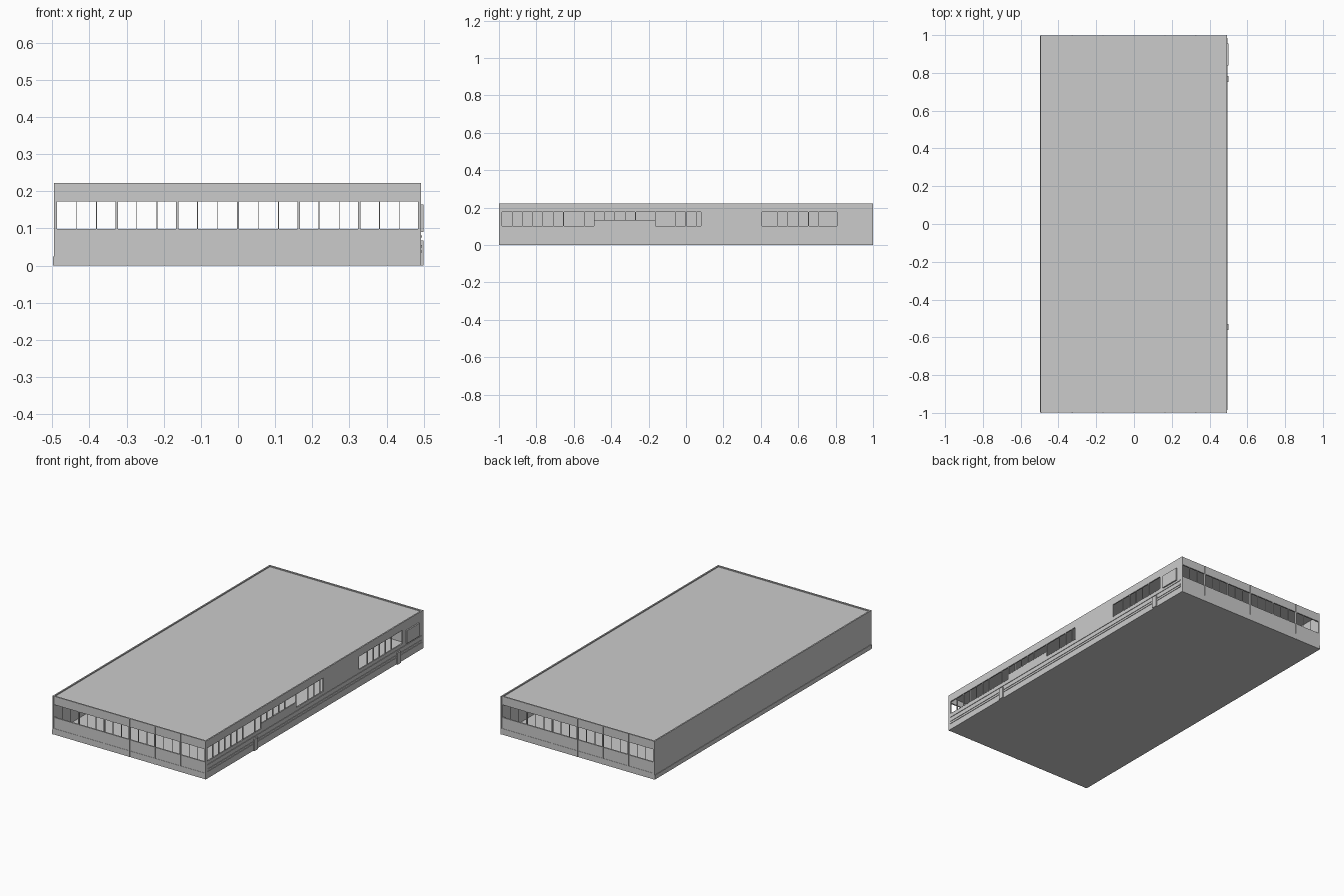
import bpy, bmesh
from mathutils import Matrix, Vector

if "Cube" in bpy.data.objects:
    bpy.data.objects.remove(bpy.data.objects["Cube"])


def boxes(name, items):
    """One object from a list of boxes, each (x0, x1, y0, y1, z0, z1)."""
    bm = bmesh.new()
    for x0, x1, y0, y1, z0, z1 in items:
        m = Matrix.Translation(((x0 + x1) / 2, (y0 + y1) / 2, (z0 + z1) / 2)) \
            @ Matrix.Diagonal(Vector((x1 - x0, y1 - y0, z1 - z0, 1)))
        bmesh.ops.create_cube(bm, size=1, matrix=m)
    me = bpy.data.meshes.new(name)
    bm.to_mesh(me)
    bm.free()
    ob = bpy.data.objects.new(name, me)
    bpy.context.collection.objects.link(ob)
    return ob


H = 0.222             # parapet height
L, R = -0.495, 0.492  # outer faces of the long walls
T = 0.008             # wall thickness
E = 0.997             # outer face of the end walls

# Floor slab and roof deck
boxes("floor_slab", [(L, R, -0.998, 0.998, 0, 0.006)])
boxes("roof_deck", [(L + T, R - T, -E + T, E - T, 0.208, 0.216)])

# End walls: ribbon window between sill wall and fascia, with posts and mullions
posts = [-0.49 + i * 0.98 / 6 for i in range(7)]
posts[0] += 0.0
for side, s in (("front", -1), ("back", 1)):
    def yr(a, b):
        return tuple(sorted((s * a, s * b)))
    inner = yr(E - T, E)
    boxes(side + "_sill_wall", [(L, R, *inner, 0.004, 0.099)])
    boxes(side + "_fascia", [(L, R, *inner, 0.173, H)])
    boxes(side + "_plinth", [(L, R, *yr(E - T, 0.9985), 0, 0.035)])
    boxes(side + "_posts",
          [(max(x - 0.003, L), min(x + 0.003, R), *yr(E - T, 1.0), 0, H) for x in posts])
    mull = []
    for a, b in zip(posts, posts[1:]):
        for k in (1, 2):
            x = a + (b - a) * k / 3
            mull.append((x - 0.001, x + 0.001, *yr(E - 0.006, E - 0.002), 0.099, 0.173))
    boxes(side + "_mullions", mull)

# Blank left wall with base strip
boxes("left_wall", [(L, L + T, -E, E, 0.004, H)])
boxes("left_plinth", [(L - 0.003, L + T, -E, E, 0, 0.025)])

# Right wall: window groups given as (sill height, lines of the frame along y)
groups = [
    (0.10, [-0.985, -0.93, -0.875, -0.82, -0.765, -0.71, -0.655, -0.545, -0.49]),
    (0.13, [-0.49, -0.435, -0.38, -0.325, -0.27, -0.165]),
    (0.10, [-0.165, -0.055, 0.0, 0.055, 0.083]),
    (0.10, [0.405, 0.49, 0.545, 0.60, 0.655, 0.71, 0.81]),
]
TOP = 0.178
wall = [(R - T, R, -E, E, 0.004, 0.10), (R - T, R, -E, E, TOP, H)]
frames = []
end = -E
for sill, ys in groups:
    if ys[0] > end:
        wall.append((R - T, R, end, ys[0], 0.10, TOP))
    if sill > 0.10:
        wall.append((R - T, R, ys[0], ys[-1], 0.10, sill))
    for y in ys:
        frames.append((R - 0.007, R + 0.0005, y - 0.0015, y + 0.0015, sill, TOP))
    for z in (sill, TOP):
        frames.append((R - 0.007, R + 0.0005, ys[0], ys[-1], z - 0.001, z + 0.001))
    end = ys[-1]
wall.append((R - T, R, end, E, 0.10, TOP))
boxes("right_wall", wall)
boxes("right_window_frames", frames)

# Rails along the right wall
boxes("right_rails", [(R, R + 0.003, -0.985, 0.985, z, z + 0.006)
                      for z in (0.035, 0.049, 0.075)])

# Small service boxes and wall panel on the right side
boxes("service_boxes", [(R, 0.5, y - 0.016, y + 0.016, 0, 0.068) for y in (-0.545, 0.768)])
boxes("wall_panel", [(R, 0.5, 0.84, 0.955, 0.09, 0.165)])
